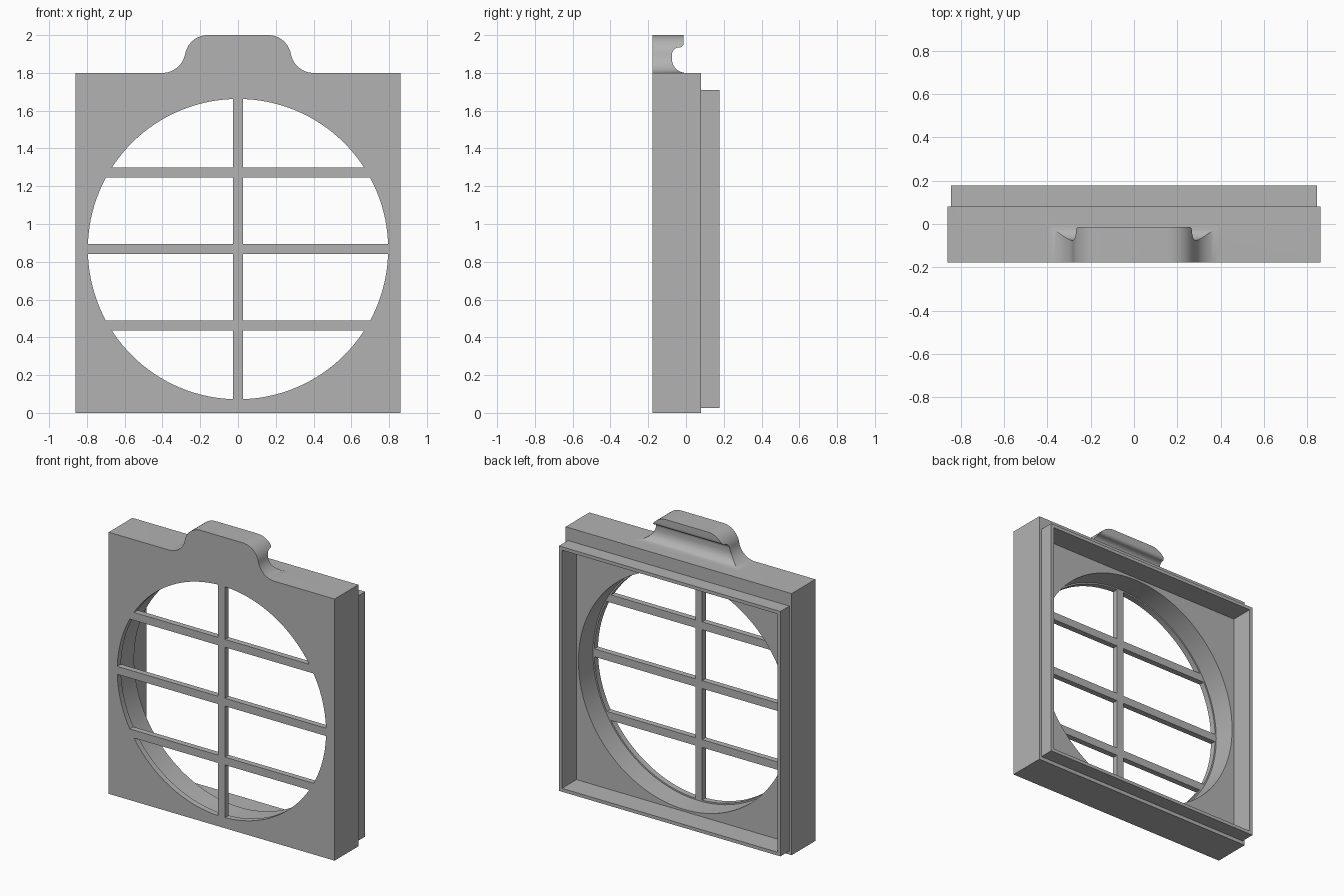
import bpy, bmesh, math
from mathutils import Vector

cube = bpy.data.objects.get("Cube")
if cube:
    bpy.data.objects.remove(cube, do_unlink=True)

grey = bpy.data.materials.new("plain grey")
grey.use_nodes = True
grey.diffuse_color = (0.45, 0.45, 0.45, 1)
grey.node_tree.nodes["Principled BSDF"].inputs["Base Color"].default_value = (0.45, 0.45, 0.45, 1)

FRONT, STEP, BACK = -0.178, 0.08, 0.178   # depths of the shell
FLOOR, GRILLE = 0.02, -0.138              # recess floor and back of the bars
MID = 0.867                               # height of the opening's centre


def prism(name, points, axis, lo, hi):
    """Extrude a closed outline along y (points are x, z) or x (points are y, z)."""
    bm = bmesh.new()
    place = (lambda p, d: (p[0], d, p[1])) if axis == "y" else (lambda p, d: (d, p[0], p[1]))
    face = bm.faces.new([bm.verts.new(place(p, lo)) for p in points])
    grown = bmesh.ops.extrude_face_region(bm, geom=[face])["geom"]
    shift = Vector((0, hi - lo, 0)) if axis == "y" else Vector((hi - lo, 0, 0))
    bmesh.ops.translate(bm, vec=shift, verts=[v for v in grown if isinstance(v, bmesh.types.BMVert)])
    bmesh.ops.recalc_face_normals(bm, faces=bm.faces)
    mesh = bpy.data.meshes.new(name)
    bm.to_mesh(mesh)
    bm.free()
    mesh.materials.append(grey)
    obj = bpy.data.objects.new(name, mesh)
    bpy.context.collection.objects.link(obj)
    return obj


def rect(x0, x1, z0, z1):
    return [(x0, z0), (x1, z0), (x1, z1), (x0, z1)]


def arc(cx, cz, r, start, end, n=12):
    angles = [math.radians(start + (end - start) * i / n) for i in range(n + 1)]
    return [(cx + r * math.cos(a), cz + r * math.sin(a)) for a in angles]


def circle(r):
    return arc(0, MID, r, 0, 360, 128)[:-1]


def combine(target, other, operation):
    """Apply a boolean and remove the helper."""
    mod = target.modifiers.new("combine", "BOOLEAN")
    mod.operation, mod.solver, mod.object = operation, "EXACT", other
    bpy.context.view_layer.update()
    evaluated = target.evaluated_get(bpy.context.evaluated_depsgraph_get())
    mesh = bpy.data.meshes.new_from_object(evaluated)
    target.modifiers.clear()
    target.data = mesh
    bpy.data.objects.remove(other, do_unlink=True)


# Main frame with the narrower rear lip
frame = prism("grille_frame", rect(-0.86, 0.86, 0, 1.8), "y", FRONT, STEP)
combine(frame, prism("rear_lip", rect(-0.843, 0.843, 0.025, 1.71), "y", 0.05, BACK), "UNION")

# Finger tab: front outline crossed with a hooked side outline
half = [(0.40, 1.7)] + arc(0.40, 1.922, 0.122, -90, -169.6) + arc(0.16, 1.878, 0.122, 10.4, 90)
tab = prism("finger_tab", half + [(-x, z) for x, z in reversed(half)], "y", FRONT, 0.05)
hook = [(FRONT, 1.7), (0, 1.7)] + arc(0, 1.875, 0.075, -90, -180)
hook += arc(-0.035, 1.895, 0.04, 180, 90) + arc(-0.035, 1.957, 0.022, -90, 0, 8)
hook += [(-0.013, 2.0), (FRONT, 2.0)]
combine(tab, prism("hook_profile", hook, "x", -0.6, 0.6), "INTERSECT")
combine(frame, tab, "UNION")

# Rear recess
combine(frame, prism("recess", rect(-0.82, 0.82, 0.048, 1.687), "y", FLOOR, 0.3), "DIFFERENCE")

# Round opening that leaves the crossbars standing
opening = prism("opening", circle(0.795), "y", -0.3, 0.1)
for z in (MID - 0.405, MID, MID + 0.405):
    combine(opening, prism("crossbar", rect(-1, 1, z - 0.027, z + 0.027), "y", -0.4, 0.2), "DIFFERENCE")
combine(opening, prism("upright", rect(-0.026, 0.026, -0.2, 2), "y", -0.4, 0.2), "DIFFERENCE")
combine(frame, opening, "DIFFERENCE")

# Slightly wider bore behind the bars
combine(frame, prism("bore", circle(0.805), "y", GRILLE, 0.1), "DIFFERENCE")

bpy.ops.object.select_all(action="DESELECT")
frame.select_set(True)
bpy.context.view_layer.objects.active = frame
bpy.ops.object.shade_smooth_by_angle(angle=math.radians(30))
